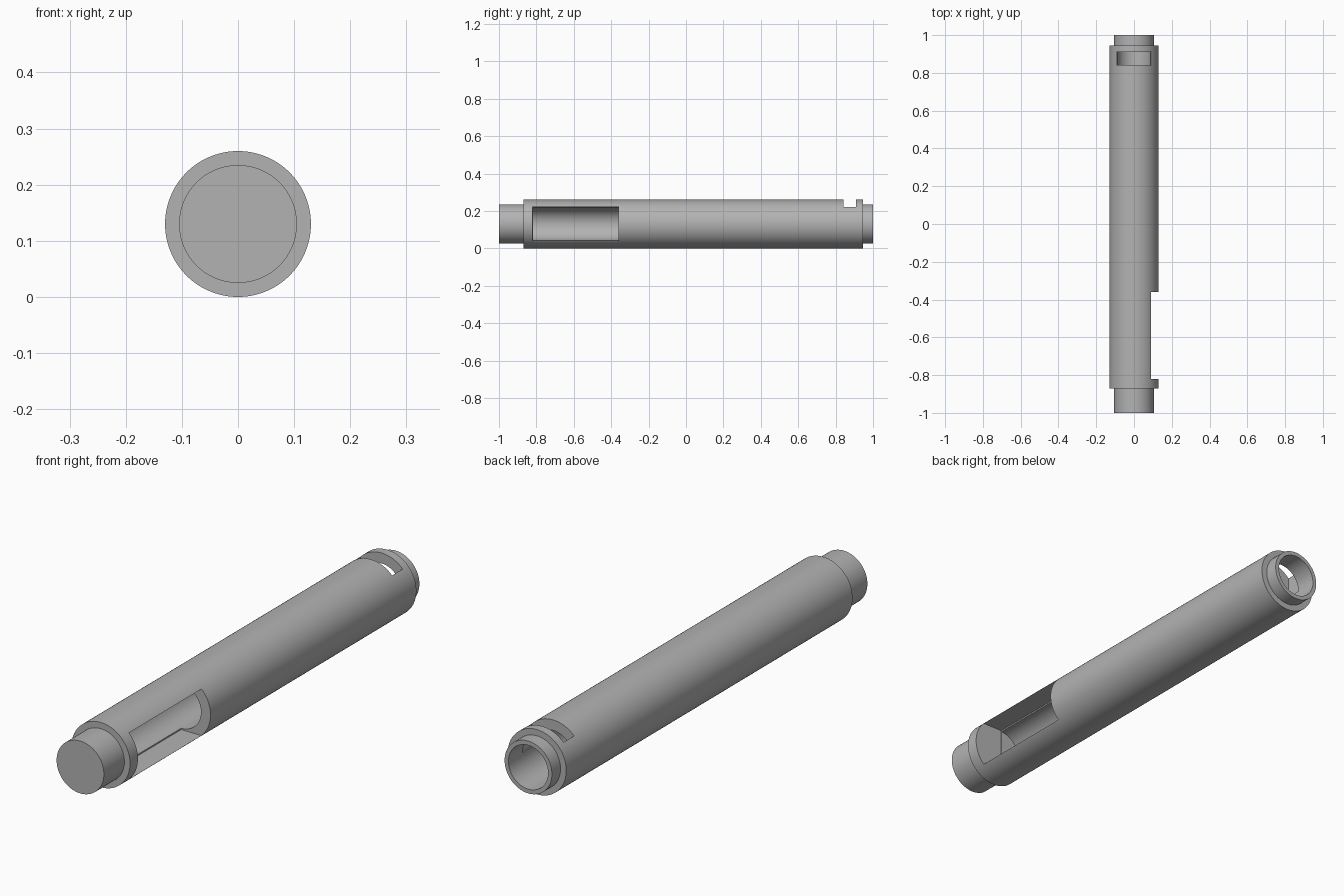
import bpy
import bmesh
import math
from mathutils import Vector

cube = bpy.data.objects.get("Cube")
if cube:
    bpy.data.objects.remove(cube, do_unlink=True)

RADIUS = 0.13       # outer radius, also the height of the axis
END_RADIUS = 0.105  # stepped ends
BORE = 0.088        # inner radius
HALF_CUT = 0.0935   # half width of both openings
SIDES = 96

steel = bpy.data.materials.new("grey_metal")
steel.use_nodes = True
GREY = (0.45, 0.45, 0.45, 1)
steel.diffuse_color = GREY
steel.node_tree.nodes["Principled BSDF"].inputs["Base Color"].default_value = GREY


def make_object(name, bm):
    bmesh.ops.recalc_face_normals(bm, faces=bm.faces)
    mesh = bpy.data.meshes.new(name)
    bm.to_mesh(mesh)
    bm.free()
    mesh.materials.append(steel)
    obj = bpy.data.objects.new(name, mesh)
    bpy.context.collection.objects.link(obj)
    return obj


def lathe(name, profile):
    """Turn (radius, y) points about the long axis."""
    bm = bmesh.new()
    verts = [bm.verts.new((r, y, RADIUS)) for r, y in profile]
    edges = [bm.edges.new(pair) for pair in zip(verts, verts[1:])]
    bmesh.ops.spin(bm, geom=verts + edges, cent=(0, 0, RADIUS), axis=(0, 1, 0),
                   angle=math.tau, steps=SIDES)
    bmesh.ops.remove_doubles(bm, verts=bm.verts, dist=1e-5)
    return make_object(name, bm)


def box(name, low, high):
    bm = bmesh.new()
    bmesh.ops.create_cube(bm, size=1)
    low, high = Vector(low), Vector(high)
    bmesh.ops.scale(bm, vec=high - low, verts=bm.verts)
    bmesh.ops.translate(bm, vec=(low + high) / 2, verts=bm.verts)
    obj = make_object(name, bm)
    obj.hide_render = True
    return obj


# Stepped tube: closed at the front, open bore at the back
tube = lathe("stepped_tube", [
    (0, -1), (END_RADIUS, -1), (END_RADIUS, -0.87), (RADIUS, -0.87),
    (RADIUS, 0.945), (END_RADIUS, 0.945), (END_RADIUS, 1),
    (BORE, 1), (BORE, -0.819), (0, -0.819)])

# Side window near the front and top slot near the back, both cut to the axis
cutters = [
    box("window_cutter", (0, -0.82, RADIUS - HALF_CUT), (0.3, -0.36, RADIUS + HALF_CUT)),
    box("slot_cutter", (-HALF_CUT, 0.843, RADIUS), (HALF_CUT, 0.91, 0.4)),
]

bpy.ops.object.select_all(action="DESELECT")
tube.select_set(True)
bpy.context.view_layer.objects.active = tube
for cutter in cutters:
    cut = tube.modifiers.new(cutter.name, "BOOLEAN")
    cut.operation = "DIFFERENCE"
    cut.solver = "EXACT"
    cut.object = cutter
    bpy.ops.object.modifier_apply(modifier=cut.name)
    bpy.data.objects.remove(cutter, do_unlink=True)

bpy.ops.object.shade_smooth_by_angle(angle=math.radians(30))
